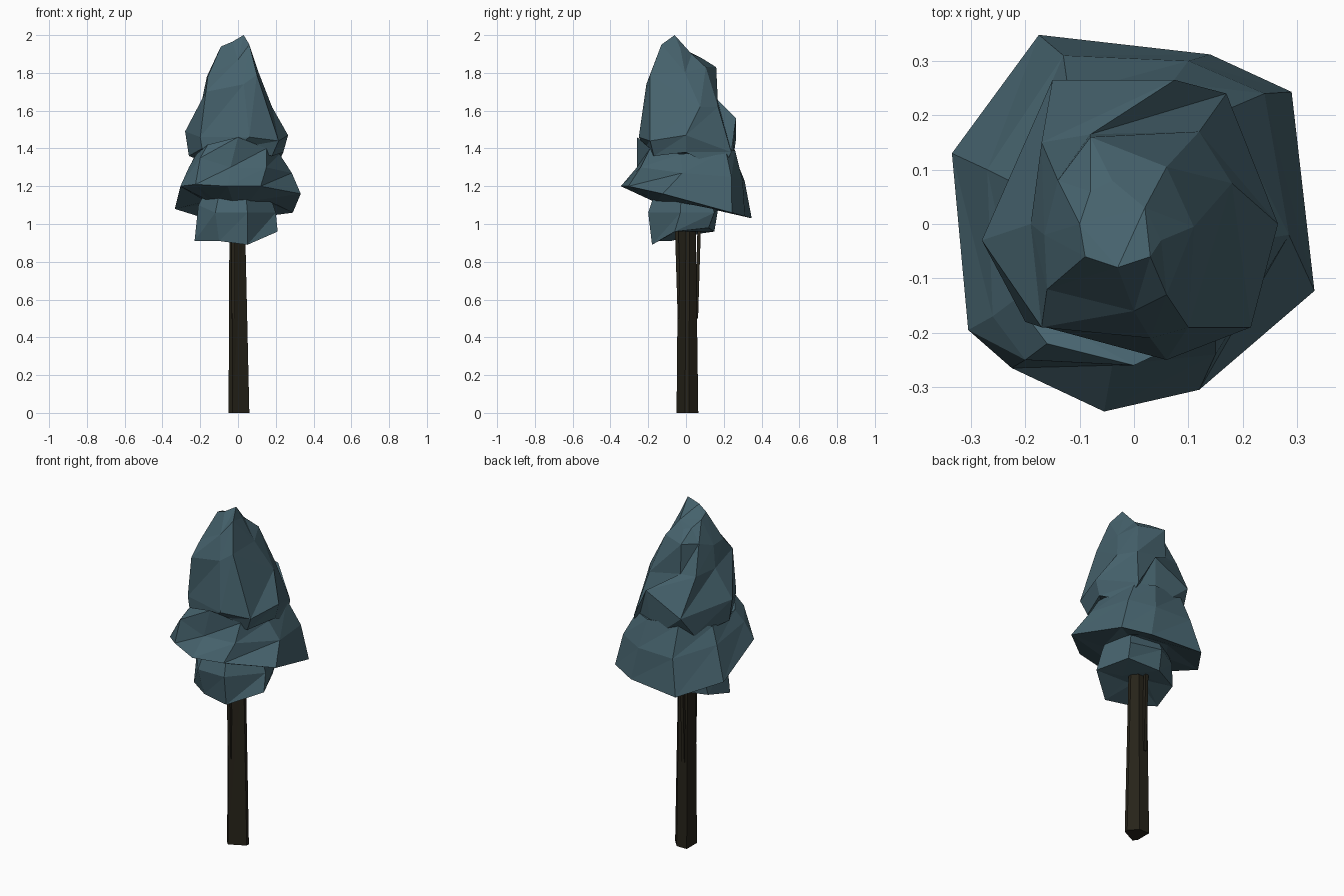
import bpy, bmesh


def material(name, rgb):
    m = bpy.data.materials.new(name)
    m.diffuse_color = (*rgb, 1)
    return m


leaf = material("leaf", (0.062, 0.125, 0.155))
bark = material("bark", (0.02, 0.017, 0.01))


def loft(name, rings, mat):
    """Join matching rings of points with flat triangles and cap both ends."""
    bm = bmesh.new()
    loops = [[bm.verts.new(p) for p in ring] for ring in rings]
    n = len(loops[0])
    for a, b in zip(loops, loops[1:]):
        for i in range(n):
            j = (i + 1) % n
            bm.faces.new((a[i], a[j], b[j]))
            bm.faces.new((a[i], b[j], b[i]))
    bm.faces.new(loops[0][::-1])
    bm.faces.new(loops[-1])
    bmesh.ops.triangulate(bm, faces=[f for f in bm.faces if len(f.verts) > 3])
    bmesh.ops.recalc_face_normals(bm, faces=bm.faces)
    mesh = bpy.data.meshes.new(name)
    bm.to_mesh(mesh)
    bm.free()
    mesh.materials.append(mat)
    ob = bpy.data.objects.new(name, mesh)
    bpy.context.collection.objects.link(ob)


def scaled(ring, s, z):
    return [(x * s, y * s, z) for x, y, _ in ring]


# Trunk: slim tapered post with two cut corners
base = [(-.05, -.03, 0), (-.03, -.05, 0), (.06, -.005, 0), (.06, .015, 0), (.015, .065, 0), (-.05, .065, 0)]
top = [(-.045, -.025, 1.1), (-.03, -.04, 1.1), (.035, 0, 1.1), (.035, .02, 1.1), (.01, .05, 1.1), (-.045, .05, 1.1)]
loft("trunk", [base, top], bark)

# Thin branch strips that split off the trunk near the crown
for name, y0, y1 in (("front_branch", -.035, -.052), ("back_branch", .055, .072)):
    loft(name, [[(x - .009, y - .009, z), (x + .009, y - .009, z), (x + .009, y + .009, z), (x - .009, y + .009, z)]
                for x, y, z in ((-.025, y0, .5), (-.025, y1, 1.05))], bark)

# Lowest leaf clump
low = [(.21, -.06, .96), (.14, .12, .98), (-.05, .15, .96), (-.2, .08, .95),
       (-.23, -.08, .91), (-.1, -.17, .91), (.05, -.18, .89)]
mid = [(.2, -.03, 1.06), (.15, .15, 1.06), (-.05, .17, 1.08), (-.18, .1, 1.07),
       (-.21, -.08, 1.1), (-.12, -.2, 1.06), (.05, -.2, 1.06)]
loft("lower_leaves", [scaled(low, .3, .96), low, mid, scaled(mid, .8, 1.18)], leaf)

# Wide middle skirt, tilted down toward the back
rim = [(.332, -.123, 1.16), (.29, .243, 1.06), (.14, .312, 1.04), (-.175, .348, 1.03), (-.335, .13, 1.08),
       (-.305, -.195, 1.2), (-.225, -.265, 1.21), (-.055, -.345, 1.2), (.12, -.305, 1.2)]
belt = [(.285, -.02, 1.27), (.24, .24, 1.25), (.1, .3, 1.23), (-.13, .31, 1.23), (-.27, .1, 1.27),
        (-.26, -.17, 1.3), (-.2, -.25, 1.35), (-.04, -.26, 1.3), (.15, -.24, 1.3)]
brow = [(.22, -.03, 1.37), (.17, .21, 1.39), (.07, .26, 1.39), (-.12, .24, 1.4), (-.23, .08, 1.36),
        (-.22, -.14, 1.37), (-.16, -.22, 1.42), (0, -.26, 1.46), (.15, -.19, 1.4)]
loft("middle_leaves", [scaled(rim, .5, 1.12), rim, belt, brow], leaf)

# Upper crown tapering to the off-centre tip
hem = [(.24, 0, 1.38), (.19, .19, 1.28), (.05, .24, 1.28), (-.18, .18, 1.33),
       (-.26, -.03, 1.36), (-.19, -.18, 1.4), (-.02, -.22, 1.4), (.18, -.17, 1.36)]
bulge = [(.265, 0, 1.47), (.17, .24, 1.38), (.075, .265, 1.56), (-.15, .265, 1.45),
         (-.28, -.03, 1.49), (-.2, -.18, 1.46), (.06, -.25, 1.46), (.215, -.19, 1.44)]
waist = [(.18, .075, 1.62), (.12, .17, 1.62), (-.08, .165, 1.66), (-.17, .15, 1.66),
         (-.19, 0, 1.66), (-.17, -.19, 1.7), (.03, -.21, 1.74), (.1, -.19, 1.79)]
collar = [(.11, -.005, 1.8), (.06, .105, 1.83), (-.08, .16, 1.83), (-.14, .08, 1.82),
          (-.165, -.02, 1.78), (-.16, -.12, 1.78), (0, -.16, 1.87), (.06, -.13, 1.95)]
tip = [(.05, -.03, 1.93), (.02, .03, 1.9), (-.04, .08, 1.88), (-.08, .06, 1.89),
       (-.1, 0, 1.92), (-.09, -.06, 1.94), (-.03, -.08, 1.965), (.03, -.06, 2)]
loft("upper_leaves", [hem, bulge, waist, collar, tip], leaf)
